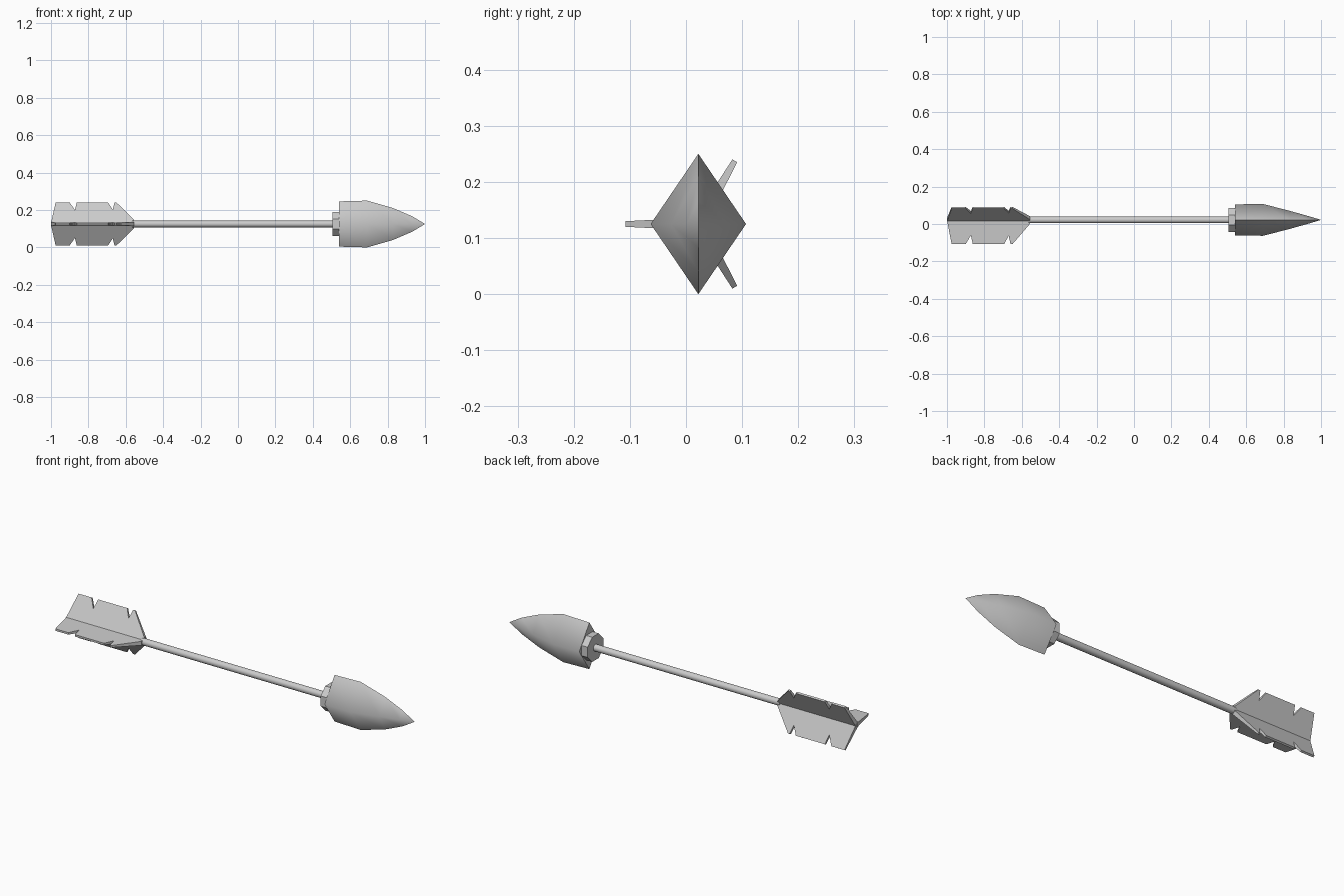
import bpy, bmesh, math
from mathutils import Matrix, Vector

if "Cube" in bpy.data.objects:
    bpy.data.objects.remove(bpy.data.objects["Cube"])

CY, CZ = 0.022, 0.125   # arrow axis runs along x


def finish(name, bm, smooth=None):
    bmesh.ops.recalc_face_normals(bm, faces=bm.faces)
    me = bpy.data.meshes.new(name)
    bm.to_mesh(me)
    bm.free()
    ob = bpy.data.objects.new(name, me)
    bpy.context.collection.objects.link(ob)
    ob.location = (0, CY, CZ)
    if smooth:
        bpy.ops.object.select_all(action='DESELECT')
        ob.select_set(True)
        bpy.context.view_layer.objects.active = ob
        bpy.ops.object.shade_smooth_by_angle(angle=math.radians(smooth))
    return ob


def rod(name, x0, x1, radius, sides, smooth=None):
    bm = bmesh.new()
    bmesh.ops.create_cone(bm, cap_ends=True, segments=sides, radius1=radius,
                          radius2=radius, depth=x1 - x0)
    turn = Matrix.Rotation(math.pi / 2, 4, 'Y') @ Matrix.Rotation(math.pi / sides, 4, 'Z')
    bm.transform(Matrix.Translation(((x0 + x1) / 2, 0, 0)) @ turn)
    return finish(name, bm, smooth)


# Shaft and octagonal collar
rod("shaft", -0.565, 0.52, 0.018, 12, 40)
rod("collar", 0.505, 0.542, 0.064 / math.cos(math.pi / 8), 8)

# Arrowhead: diamond sections (x, half width, half height) running to a point
bm = bmesh.new()
sections = [(0.54, 0.083, 0.121), (0.69, 0.085, 0.125),
            (0.83, 0.049, 0.085), (0.93, 0.021, 0.042)]
rings = [[bm.verts.new(p) for p in ((x, w, 0), (x, 0, h), (x, -w, 0), (x, 0, -h))]
         for x, w, h in sections]
tip = bm.verts.new((1.0, 0, 0))
bm.faces.new(rings[0])
for i in range(4):
    j = (i + 1) % 4
    for a, b in zip(rings, rings[1:]):
        bm.faces.new((a[i], a[j], b[j], b[i]))
    bm.faces.new((rings[-1][i], rings[-1][j], tip))
finish("arrowhead", bm, 80)

# Fletching: notched vane outline (x, radius), thinner towards the outer edge
outline = [(-1.0, 0), (-0.975, 0.13), (-0.90, 0.13), (-0.872, 0.082), (-0.868, 0.13),
           (-0.695, 0.13), (-0.663, 0.085), (-0.66, 0.13), (-0.65, 0.13),
           (-0.555, 0.02), (-0.555, 0)]
outline[4] = (-0.862, 0.13)
outline[6] = (-0.67, 0.085)
for k, angle in enumerate((180, 60, -60)):
    bm = bmesh.new()
    sides = [[bm.verts.new((x, r, s * (0.0115 - 0.05 * r))) for x, r in outline]
             for s in (-1, 1)]
    for loop in sides:
        bm.faces.new(loop)
    n = len(outline)
    for i in range(n):
        j = (i + 1) % n
        bm.faces.new((sides[0][i], sides[0][j], sides[1][j], sides[1][i]))
    bm.transform(Matrix.Rotation(math.radians(angle), 4, 'X'))
    finish(f"feather_{k + 1}", bm)
